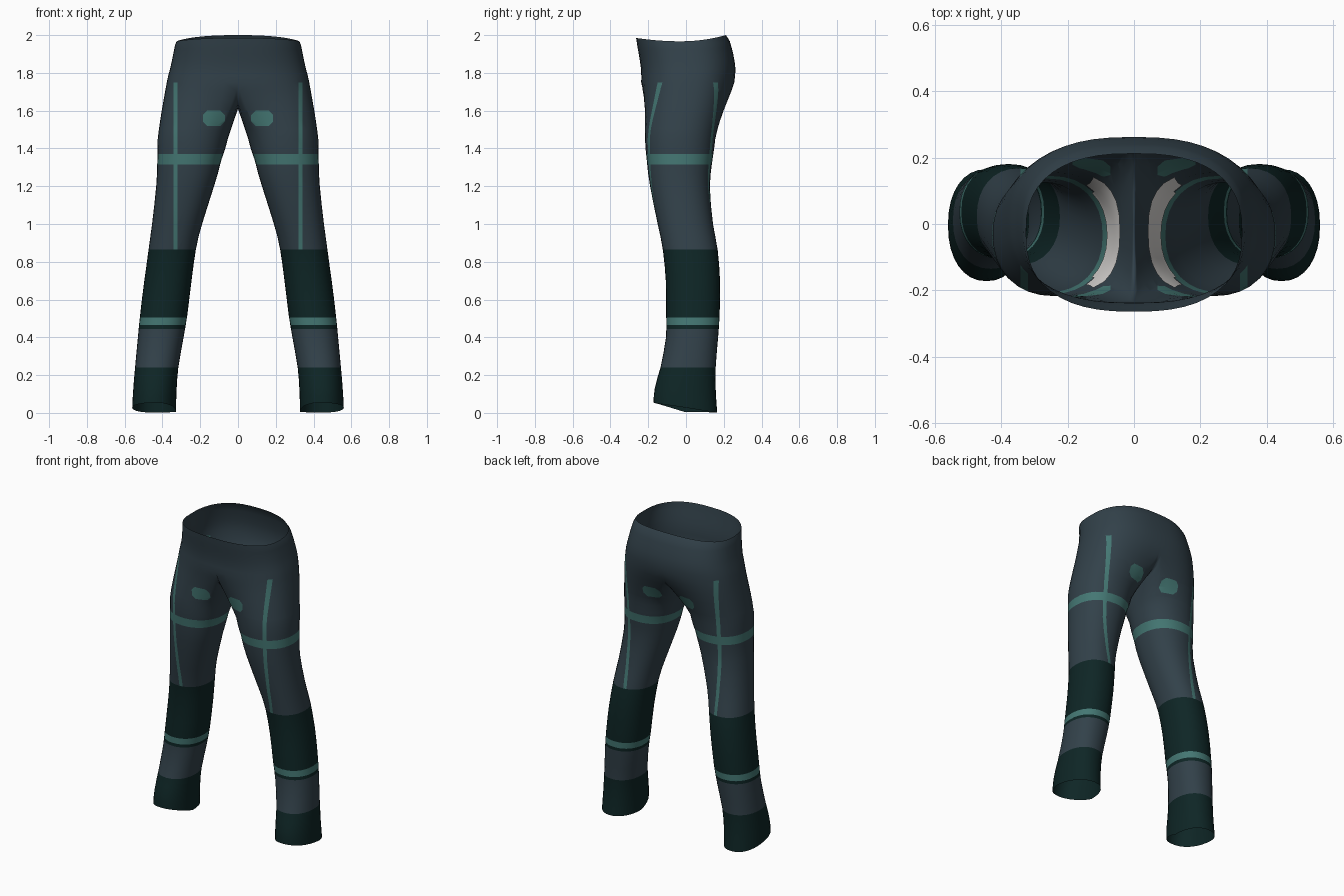
import bpy, bmesh, math
from mathutils import Vector

if "Cube" in bpy.data.objects:
    bpy.data.objects.remove(bpy.data.objects["Cube"])

N, SEAM = 32, 4            # points round a leg, seam points each side of the crotch
Z_LEG, Z_HIP = 1.45, 1.75  # where the leg tube ends and the hips start

# leg: height, inner x, outer x, front y, back y
LEG = [(0.0, .328, .560, -.172, .165), (.10, .326, .555, -.165, .158), (.24, .316, .545, -.135, .157),
       (.40, .288, .530, -.106, .170), (.52, .268, .518, -.105, .178), (.70, .246, .496, -.107, .180),
       (.86, .224, .474, -.122, .168), (1.0, .190, .455, -.150, .143), (1.2, .127, .433, -.190, .126),
       (1.34, .088, .427, -.208, .140), (1.45, .054, .425, -.217, .155)]
# hips: height, half width, front y, back y
HIP = [(1.75, .377, -.237, .256), (1.82, .360, -.238, .262), (1.90, .343, -.250, .250),
       (1.945, .334, -.260, .232), (1.967, .325, -.264, .212)]


def catmull(p0, p1, p2, p3, t):
    return .5 * (2 * p1 + (p2 - p0) * t + (2 * p0 - 5 * p1 + 4 * p2 - p3) * t * t
                 + (3 * p1 - p0 - 3 * p2 + p3) * t ** 3)


def sample(table, z):
    """Smoothly interpolate a table row at height z."""
    i = max(k for k in range(len(table) - 1) if table[k][0] <= z + 1e-6)
    p = [table[min(max(k, 0), len(table) - 1)] for k in range(i - 1, i + 3)]
    t = (z - p[1][0]) / (p[2][0] - p[1][0])
    return [catmull(*c, t) for c in list(zip(*p))[1:]]


def power(v, n):
    return math.copysign(abs(v) ** (2 / n), v)


def leg_ring(z):
    xi, xo, yf, yb = sample(LEG, z)
    ring = []
    for i in range(N):               # starts at the inner side, runs by the front
        a = 2 * math.pi * i / N
        c, s = power(math.cos(a), 2.2), power(math.sin(a), 2.2)
        x, y = (xi + xo) / 2 - (xo - xi) / 2 * c, (yf + yb) / 2 - (yb - yf) / 2 * s
        hem = (.028 + .026 * s - .012 * (c + 1) * (1 - abs(s))) * max(0, 1 - z / .24)
        ring.append(Vector((x, y, z + max(hem, 0))))
    return ring


def hip_arc(z):
    w, yf, yb = sample(HIP, z)
    arc = []
    for k in range(N - 2 * SEAM + 1):
        a = math.pi * k / (N - 2 * SEAM)
        c, s = power(math.cos(a), 2.5), power(math.sin(a), 2.5)
        y = (yf + yb) / 2 - (yb - yf) / 2 * c
        rise = (.018 if c > 0 else .033) * c * c * max(0, (z - 1.9) / .067)
        arc.append(Vector((w * s if 0 < k < N - 2 * SEAM else 0, y, z + rise)))
    return arc


def crotch_ring():
    """Hip arc closed by the U-shaped seam in the middle plane."""
    arc, ring = hip_arc(Z_HIP), [None] * N
    for k, p in enumerate(arc):
        ring[(SEAM + k) % N] = p
    for i in range(-SEAM + 1, SEAM):
        u = i / SEAM
        y = .01 - .235 * math.sin(u * math.pi / 2)
        ring[i % N] = Vector((0, y, 1.61 + .14 * abs(u) ** 2.4))
    return ring


# ---- half of the trousers as one lofted shell
bm = bmesh.new()


def add_ring(points):
    return [bm.verts.new(p) for p in points]


def skin(a, b, closed):
    for i in range(len(a) if closed else len(a) - 1):
        j = (i + 1) % len(a)
        bm.faces.new((a[i], b[i], b[j], a[j]))


heights = []
for r, s in zip(LEG, LEG[1:]):
    heights += [r[0], (r[0] + s[0]) / 2]
rings = [leg_ring(z) for z in heights + [Z_LEG]]

# thigh blends into hips and crotch
low, start, top = leg_ring(1.2), rings[-1], crotch_ring()
above = [p + (p - q) * .4 for p, q in zip(top, start)]
for k, p in enumerate(hip_arc(1.945)):
    above[(SEAM + k) % N] = p
for t in (.17, .34, .5, .67, .84):
    ring = [catmull(*q, t) for q in zip(low, start, top, above)]
    for p in ring:
        p.x = max(p.x, .004)
    rings.append(ring)
rings.append(top)
verts = [add_ring(r) for r in rings]
for a, b in zip(verts, verts[1:]):
    skin(a, b, True)

# hips up to the open waist
prev = [verts[-1][(SEAM + k) % N] for k in range(N - 2 * SEAM + 1)]
for z in (1.785, 1.82, 1.86, 1.90, 1.925, 1.945, 1.967):
    cur = add_ring(hip_arc(z))
    skin(prev, cur, False)
    prev = cur

bm.normal_update()
outer = max(bm.faces, key=lambda f: f.calc_center_median().x)
if outer.normal.x < 0:
    bmesh.ops.reverse_faces(bm, faces=bm.faces[:])


# ---- cut the colour borders into the shell
def cut(co, no, test=lambda c: True):
    faces = [f for f in bm.faces if test(f.calc_center_median())]
    geom = faces + list({e for f in faces for e in f.edges}) + list({v for f in faces for v in f.verts})
    bmesh.ops.bisect_plane(bm, geom=geom, dist=1e-5, plane_co=co, plane_no=no)


def in_stripe(c):
    return .86 < c.z < 1.75


def in_patch(c):
    return .07 < c.x < .185 and 1.52 < c.z < 1.60


for z in (.24, .445, .465, .505, .865, 1.315, 1.37, 1.5):
    cut((0, 0, z), (0, 0, 1))
for x in (.319, .341):
    cut((x, 0, 0), (1, 0, 0), in_stripe)
for z in (1.52, 1.60):
    cut((0, 0, z), (0, 0, 1), lambda c: c.x < .3 and 1.4 < c.z < 1.72)
for x in (.07, .185):
    cut((x, 0, 0), (1, 0, 0), lambda c: 1.52 < c.z < 1.60)
corners = [((x, 0, z), (sx, 0, sz)) for x, sx in ((.07, 1), (.185, -1)) for z, sz in ((1.52, 1), (1.60, -1))]
corners = [(Vector(p) + Vector(d) * .011, Vector(d)) for p, d in corners]
for p, d in corners:
    cut(p, d, in_patch)


def colour(c):
    if c.z < .24 or .445 < c.z < .465 or .505 < c.z < .865:
        return 1
    if .465 < c.z < .505 or 1.315 < c.z < 1.37:
        return 2
    if in_stripe(c) and .319 < c.x < .341:
        return 2
    if in_patch(c) and all((c - p).dot(d) > 0 for p, d in corners):
        return 2
    return 0


bm.normal_update()
for f in bm.faces:
    f.material_index = colour(f.calc_center_median())

# ---- pale strip lying on the inside of each inner thigh
lining = bm.copy()
drop = []
for f in lining.faces:
    c = f.calc_center_median()
    f.material_index = 0
    if not (1.37 < c.z < 1.5 and c.x < .125 and f.normal.x < -.1):
        drop.append(f)
for v in lining.verts:
    v.co -= v.normal * .004
bmesh.ops.delete(lining, geom=drop, context='FACES')
bmesh.ops.reverse_faces(lining, faces=lining.faces[:])


def material(name, rgb):
    m = bpy.data.materials.new(name)
    m.diffuse_color = (*rgb, 1)
    m.use_nodes = True
    m.node_tree.nodes["Principled BSDF"].inputs["Base Color"].default_value = m.diffuse_color
    return m


def finish(name, mesh_bm, mats):
    mesh = bpy.data.meshes.new(name)
    mesh_bm.to_mesh(mesh)
    mesh_bm.free()
    for m in mats:
        mesh.materials.append(m)
    mesh.shade_smooth()
    ob = bpy.data.objects.new(name, mesh)
    bpy.context.collection.objects.link(ob)
    mirror = ob.modifiers.new("mirror", 'MIRROR')
    mirror.use_mirror_merge = True
    mirror.merge_threshold = .0005
    return ob


finish("trousers", bm, [material("slate cloth", (.032, .053, .068)),
                        material("dark green cloth", (.0044, .0190, .0190)),
                        material("teal trim", (.058, .185, .172))])
finish("inner_thigh_lining", lining, [material("pale lining", (.68, .66, .64))])
